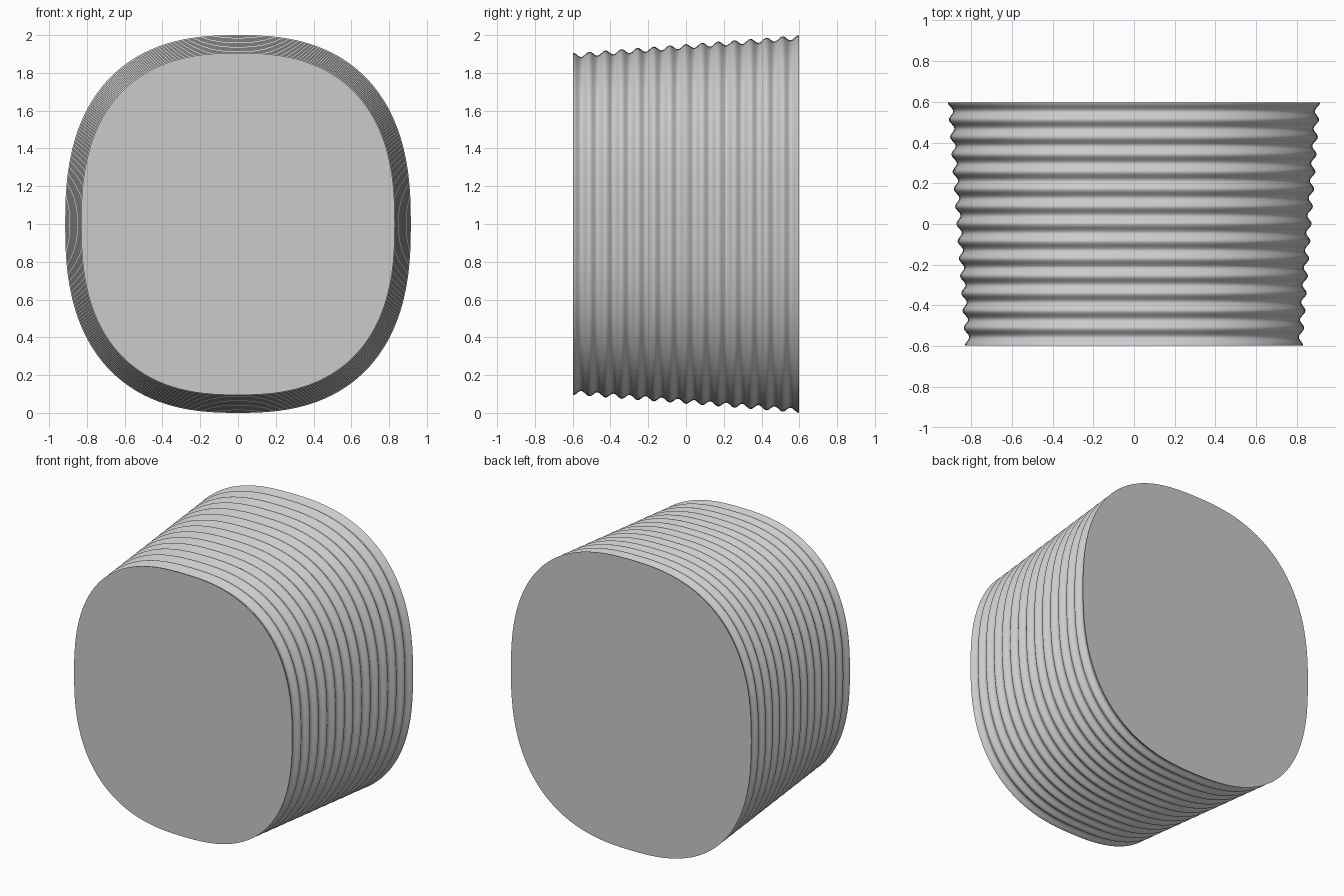
import bpy, bmesh, math

cube = bpy.data.objects.get("Cube")
if cube:
    bpy.data.objects.remove(cube, do_unlink=True)

SIDES, RIDGES, STEPS = 128, 14, 10
HALF_DEPTH, RIPPLE, POWER = 0.597, 0.012, 2.5


def power(v):
    return math.copysign(abs(v) ** (2 / POWER), v)


def ring(bm, t):
    """Rounded-square section, t = 0 at the front and 1 at the back."""
    dent = RIPPLE * (math.cos(2 * math.pi * RIDGES * t) - 1)
    half_w = 0.83 + 0.085 * t + dent
    half_h = 0.905 + 0.095 * t + dent
    y = HALF_DEPTH * (2 * t - 1)
    angles = [2 * math.pi * i / SIDES for i in range(SIDES)]
    return [bm.verts.new((half_w * power(math.cos(a)), y,
                          1 + half_h * power(math.sin(a)))) for a in angles]


# Ribbed tapering body with flat end caps
bm = bmesh.new()
count = RIDGES * STEPS
rings = [ring(bm, k / count) for k in range(count + 1)]
for a, b in zip(rings, rings[1:]):
    for i in range(SIDES):
        j = (i + 1) % SIDES
        bm.faces.new((a[i], a[j], b[j], b[i]))
bm.faces.new(rings[0])
bm.faces.new(rings[-1])
bmesh.ops.recalc_face_normals(bm, faces=bm.faces)
mesh = bpy.data.meshes.new("ribbed_body")
bm.to_mesh(mesh)
bm.free()
body = bpy.data.objects.new("ribbed_body", mesh)
bpy.context.collection.objects.link(body)

# Plain grey
grey = bpy.data.materials.new("light_grey")
grey.use_nodes = True
colour = (0.6, 0.6, 0.6, 1)
grey.diffuse_color = colour
grey.node_tree.nodes["Principled BSDF"].inputs["Base Color"].default_value = colour
mesh.materials.append(grey)

# Smooth ribs, crisp cap rims
bpy.context.view_layer.objects.active = body
body.select_set(True)
bpy.ops.object.shade_smooth_by_angle(angle=math.radians(50))
